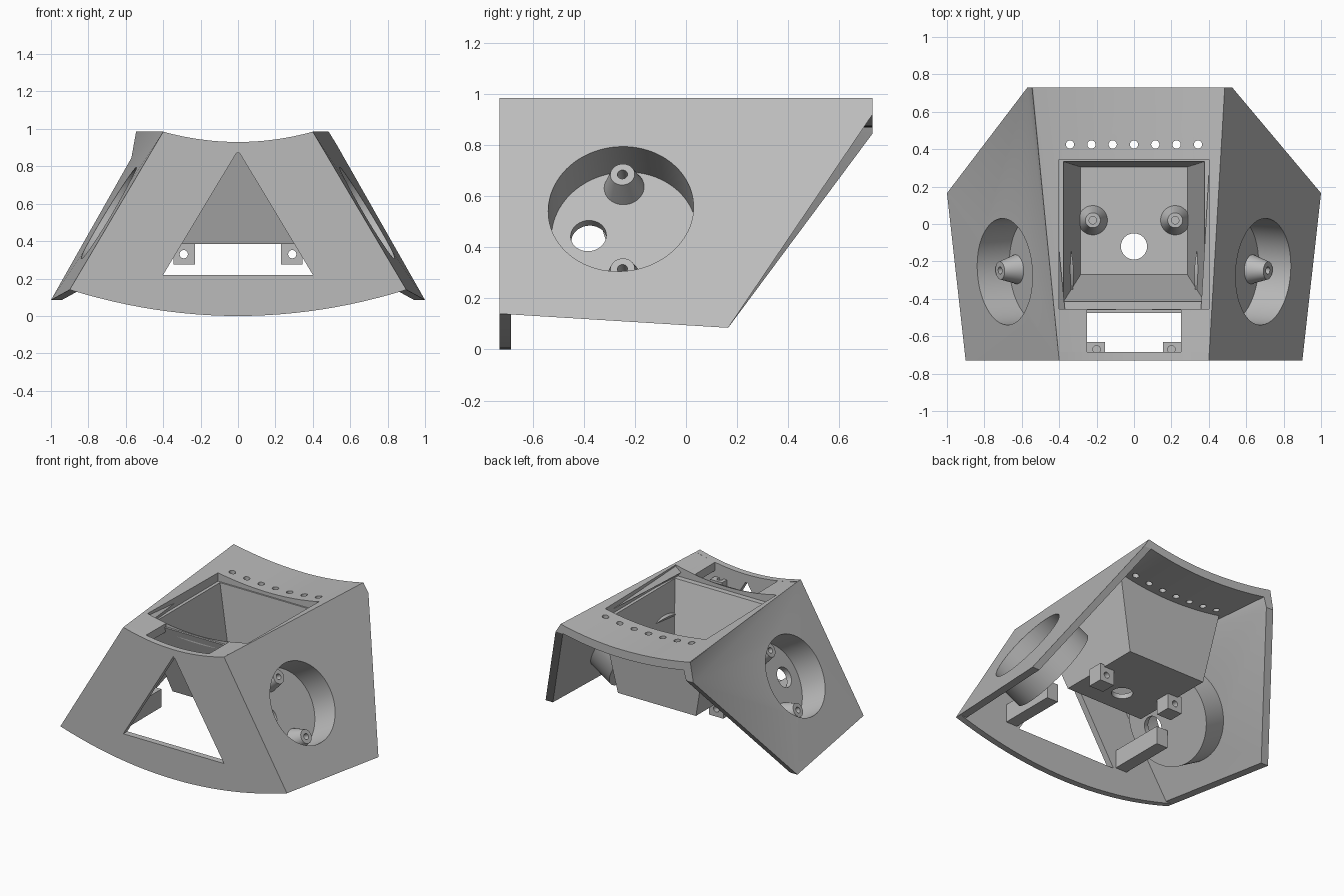
import bpy, bmesh
from mathutils import Matrix, Vector

if "Cube" in bpy.data.objects:
    bpy.data.objects.remove(bpy.data.objects["Cube"], do_unlink=True)

grey = bpy.data.materials.new("plain_grey")
grey.use_nodes = True
grey.diffuse_color = (0.5, 0.5, 0.5, 1)
grey.node_tree.nodes["Principled BSDF"].inputs["Base Color"].default_value = (0.5, 0.5, 0.5, 1)


def finish(name, bm):
    bmesh.ops.recalc_face_normals(bm, faces=bm.faces)
    mesh = bpy.data.meshes.new(name)
    bm.to_mesh(mesh)
    bm.free()
    mesh.materials.append(grey)
    obj = bpy.data.objects.new(name, mesh)
    bpy.context.collection.objects.link(obj)
    return obj


def loft(name, first, second, caps=None):
    """Solid between two matching loops; caps lists the faces of each end."""
    bm = bmesh.new()
    n = len(first)
    a = [bm.verts.new(p) for p in first]
    b = [bm.verts.new(p) for p in second]
    for face in caps or [range(n)]:
        bm.faces.new([a[i] for i in face])
        bm.faces.new([b[i] for i in reversed(face)])
    for i in range(n):
        j = (i + 1) % n
        bm.faces.new((a[i], b[i], b[j], a[j]))
    return finish(name, bm)


def rect(x0, x1, y0, y1, z):
    return [(x0, y0, z), (x1, y0, z), (x1, y1, z), (x0, y1, z)]


def box(name, x0, x1, y0, y1, z0, z1):
    return loft(name, rect(x0, x1, y0, y1, z0), rect(x0, x1, y0, y1, z1))


def cone(name, r1, r2, z0, z1, frame=Matrix(), segments=64):
    """Round solid along the local z of a frame."""
    bm = bmesh.new()
    place = frame @ Matrix.Translation((0, 0, (z0 + z1) / 2))
    bmesh.ops.create_cone(bm, cap_ends=True, segments=segments, radius1=r1,
                          radius2=r2, depth=z1 - z0, matrix=place)
    return finish(name, bm)


def cut(cutter, *targets):
    for target in targets:
        mod = target.modifiers.new("cut", 'BOOLEAN')
        mod.object, mod.operation, mod.solver = cutter, 'DIFFERENCE', 'EXACT'
        deps = bpy.context.evaluated_depsgraph_get()
        mesh = bpy.data.meshes.new_from_object(target.evaluated_get(deps))
        target.modifiers.clear()
        target.data = mesh
    bpy.data.objects.remove(cutter, do_unlink=True)


FRONT, BACK, TOP = -0.73, 0.73, 0.985
STEPS = [i / 12 - 1 for i in range(25)]


def dish(t):
    return 0.93 + 0.055 * t * t


# Front panel with arched edges and a triangular window
outline = [(0.4 * t, dish(t)) for t in STEPS] + [(-0.9 * t, 0.14 * t * t) for t in STEPS]
front_panel = loft("front_panel", [(x, FRONT, z) for x, z in outline],
                   [(x, FRONT + 0.045, z) for x, z in outline])
window = [(-0.4, 0.22), (0.4, 0.22), (0, 0.885)]
cut(loft("window_cutter", [(x, -0.9, z) for x, z in window],
         [(x, -0.5, z) for x, z in window]), front_panel)


# Dished top panel, wider at the back
def section(y, left, right):
    upper = [((right if t > 0 else left) * abs(t), y, dish(t)) for t in STEPS]
    return upper + [(x, y, z - 0.06) for x, y, z in reversed(upper)]


top_panel = loft("top_panel", section(FRONT + 0.002, -0.4, 0.4), section(BACK, -0.54, 0.485))
cut(box("notch_cutter", -0.25, 0.25, -0.685, -0.46, 0.7, 1.2), top_panel)
for i in range(-3, 4):
    at = Matrix.Translation((i * 0.114, 0.425, 0))
    cut(cone("vent_cutter", 0.022, 0.022, 0.7, 1.2, at, 24), top_panel)

# Tapered pocket hanging under the top panel
pocket = loft("pocket", rect(-0.31, 0.31, -0.3, 0.33, 0.385),
              rect(-0.42, 0.42, -0.475, 0.365, 0.925))
well = (rect(-0.285, 0.285, -0.27, 0.305, 0.42), rect(-0.38, 0.38, -0.42, 0.335, 0.92))
cut(loft("well_cutter", *well), pocket, top_panel)
cut(box("rim_cutter", -0.4, 0.4, -0.455, 0.345, 0.905, 1.2), pocket, top_panel)
cut(cone("drain_cutter", 0.07, 0.07, 0.3, 0.6, Matrix.Translation((0, -0.12, 0)), 48), pocket)

for s, side in ((1, "right"), (-1, "left")):
    # Sloping side panel, fanned from its upper front corner
    back_top = (0.485, BACK, TOP) if s > 0 else (0.545, BACK, TOP)
    back_low = (0.525, BACK, 0.92) if s > 0 else (0.57, BACK, 0.845)
    corners = [(0.4, FRONT, TOP), (0.9, FRONT, 0.14), (1, 0.165, 0.085), back_low, back_top]
    outer = [Vector((s * x, y, z)) for x, y, z in corners]
    inner = [Vector((s * (x - 0.058), y, z - (0.05 if z == TOP else 0))) for x, y, z in corners]
    panel = loft(side + "_panel", outer, inner, [(0, 1, 2), (0, 2, 3), (0, 3, 4)])

    # Frame of the round cup: z outwards, y up the slope
    up = (outer[0] - outer[1]).normalized()
    out = (outer[1] - outer[0]).cross(outer[2] - outer[0]).normalized()
    if out.x * s < 0:
        out.negate()
    centre = Vector((s * 0.69, -0.255, 0.55))
    centre += out * (outer[0] - centre).dot(out)
    frame = Matrix((up.cross(out), up, out)).transposed().to_4x4()
    frame.translation = centre

    cup = cone(side + "_cup", 0.32, 0.32, -0.24, -0.03, frame, 96)
    cut(cone("cup_cutter", 0.285, 0.285, -0.2, 0.1, frame, 96), cup, panel)
    forward = -0.14 if frame.col[0].y > 0 else 0.14
    cable = frame @ Matrix.Translation((forward, 0, 0))
    cut(cone("cable_cutter", 0.07, 0.07, -0.3, -0.1, cable, 48), cup)

    # Screw posts in the cup
    for where, v in (("upper", 0.215), ("lower", -0.215)):
        at = frame @ Matrix.Translation((0, v, 0))
        post = cone(f"{side}_{where}_cup_post", 0.08, 0.048, -0.205, -0.1, at, 48)
        cut(cone("screw_cutter", 0.02, 0.02, -0.18, 0, at, 24), post)

    # Screw post in the pocket
    at = Matrix.Translation((s * 0.22, 0.02, 0))
    post = cone(side + "_pocket_post", 0.08, 0.04, 0.415, 0.53, at, 48)
    cut(cone("screw_cutter", 0.02, 0.02, 0.45, 0.6, at, 24), post)

    # Lug under the pocket, drilled front to back
    x0, x1 = sorted((s * 0.23, s * 0.345))
    lug = box(side + "_pocket_lug", x0, x1, -0.04, 0.07, 0.275, 0.4)
    drill = Matrix.Translation((s * 0.29, 0, 0.33)) @ Matrix.Rotation(1.5708, 4, 'X')
    cut(cone("screw_cutter", 0.022, 0.022, -0.2, 0.2, drill, 24), lug)

    # Drilled lug behind the top of the front panel
    x0, x1 = sorted((s * 0.155, s * 0.25))
    lug = box(side + "_front_lug", x0, x1, -0.7, -0.63, 0.72, 0.85)
    at = Matrix.Translation((s * 0.2, -0.67, 0))
    cut(cone("screw_cutter", 0.02, 0.02, 0.76, 0.9, at, 24), lug)

    # Support bar behind the lower front panel
    x0, x1 = sorted((s * 0.42, s * 0.51))
    box(side + "_support_bar", x0, x1, -0.7, -0.27, 0.23, 0.36)

# Smooth the round surfaces and keep the edges crisp
bpy.ops.object.select_all(action='DESELECT')
for obj in bpy.context.collection.objects:
    if obj.type == 'MESH' and obj.data.materials and obj.data.materials[0] == grey:
        obj.select_set(True)
        bpy.context.view_layer.objects.active = obj
bpy.ops.object.shade_smooth_by_angle(angle=0.5)
